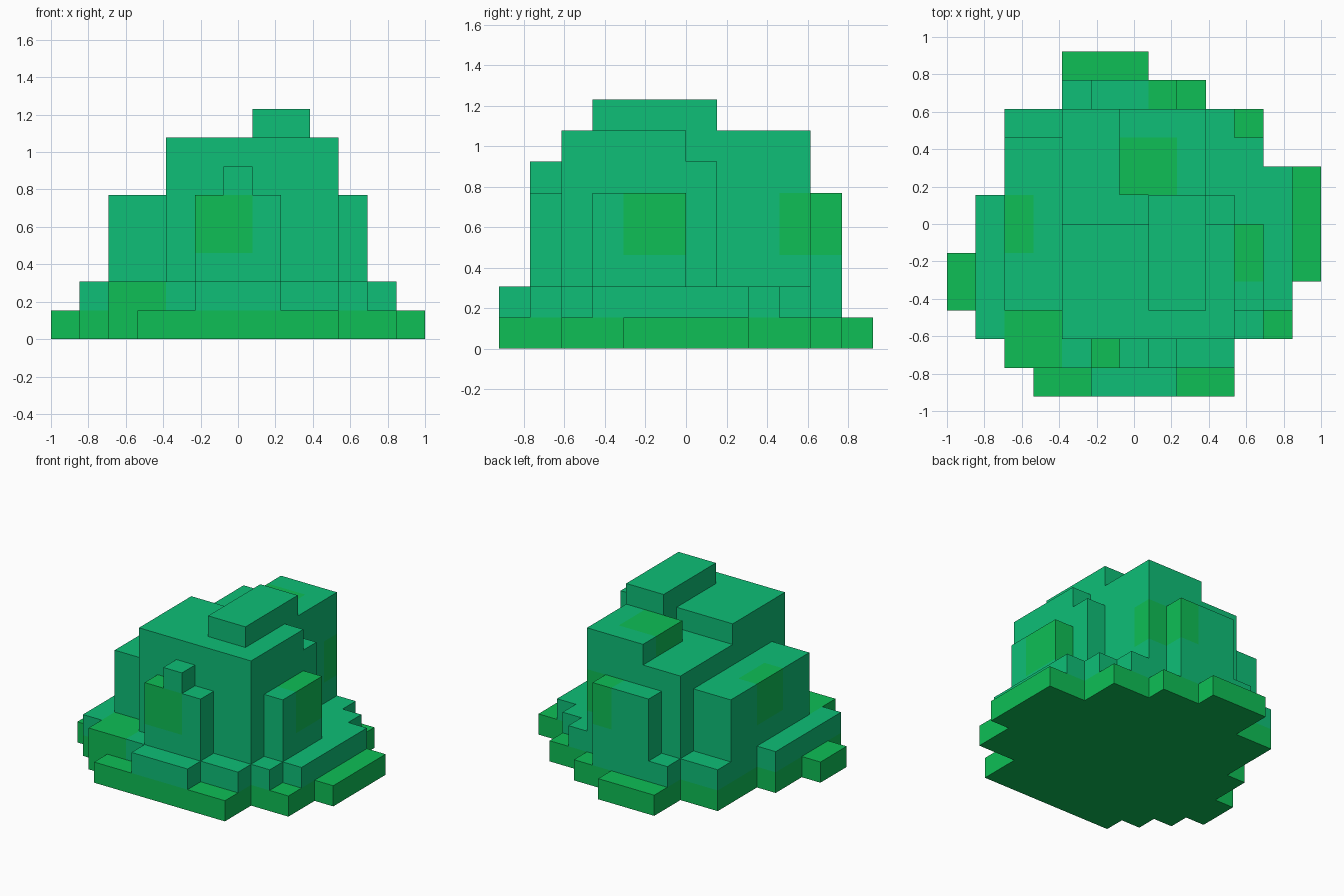
import bpy, bmesh, math
from itertools import product
from mathutils import Vector

if "Cube" in bpy.data.objects:
    bpy.data.objects.remove(bpy.data.objects["Cube"], do_unlink=True)

U = 2 / 13  # edge of one block; x runs 0..13, y runs -6..6, z runs 0..8


def material(name, rgb):
    m = bpy.data.materials.new(name)
    m.diffuse_color = (*rgb, 1)
    m.use_nodes = True
    bsdf = next(n for n in m.node_tree.nodes if n.type == 'BSDF_PRINCIPLED')
    bsdf.inputs["Base Color"].default_value = (*rgb, 1)
    return m


TEAL = material("teal_green", (0.0044, 0.521, 0.184))
LEAF = material("leaf_green", (0.0044, 0.521, 0.092))
parts = {}


def slab(name, bottom, top, *plan):
    """Add a slab whose plan is the union of rectangles x0, x1, y0, y1."""
    for x0, x1, y0, y1 in plan:
        parts.setdefault(name, set()).update(
            product(range(x0, x1), range(y0, y1), range(bottom, top)))


# Two stepped layers on the ground
slab("ground_layer", 0, 1, (0, 4, -3, -1), (1, 12, -4, 1), (2, 12, -4, 2),
     (9, 13, -2, 2), (2, 11, -4, 4), (2, 10, -5, 4), (3, 10, -6, 0),
     (4, 9, 0, 5), (4, 7, 0, 6))
slab("second_layer", 1, 2, (1, 11, -4, 1), (2, 12, -3, 2), (2, 11, -4, 3),
     (2, 10, -5, 4), (5, 8, -6, 0), (4, 8, 0, 5))

# Mound with a notched upper storey and a ridge
slab("main_mound", 2, 6, (4, 10, -4, 1), (4, 9, 1, 4))
slab("upper_mound", 6, 7, (4, 10, -4, 0), (7, 9, 0, 1), (6, 9, 1, 4))
slab("top_ridge", 7, 8, (7, 9, -3, 1))

# Lobes on the four sides
slab("front_lobe", 2, 5, (5, 8, -5, -4))
slab("front_lobe", 5, 6, (6, 7, -5, -4))
slab("back_lobe", 2, 5, (5, 8, 4, 5))
slab("left_lobe", 2, 5, (10, 11, -3, 0))
slab("right_lobe", 2, 5, (2, 4, -3, 3))

# Lowest corners of the leaf green patches, each two blocks wide, deep and high
PATCHES = [(2, -5, 0), (5, -5, 3), (10, -2, 3), (7, 3, 3), (1, -1, 3), (6, 1, 5)]
solid = set().union(*parts.values())


def is_leaf(cell):
    return cell[2] == 0 or any(all(0 <= c - p < 2 for c, p in zip(cell, patch))
                               for patch in PATCHES)


def build(name, cells):
    bm = bmesh.new()
    # Outer skin only: a face wherever a block meets open air
    for cell, axis, sign in product(sorted(cells), range(3), (-1, 1)):
        n = Vector((0, 0, 0))
        n[axis] = sign
        if tuple(int(c + d) for c, d in zip(cell, n)) in solid:
            continue
        a = Vector((0, 0, 0))
        a[(axis + 1) % 3] = 0.5
        b = n.cross(a)
        middle = Vector(cell) + Vector((-6, 0.5, 0.5)) + n / 2
        face = bm.faces.new([bm.verts.new((middle + s * a + t * b) * U)
                             for s, t in ((-1, -1), (1, -1), (1, 1), (-1, 1))])
        face.material_index = int(is_leaf(cell))
    bmesh.ops.remove_doubles(bm, verts=bm.verts[:], dist=U / 100)
    # Merge flat neighbours of one colour into large clean faces
    bmesh.ops.dissolve_limit(bm, angle_limit=math.radians(1), verts=bm.verts[:],
                             edges=bm.edges[:], delimit={'MATERIAL'})
    mesh = bpy.data.meshes.new(name)
    bm.to_mesh(mesh)
    bm.free()
    mesh.materials.append(TEAL)
    mesh.materials.append(LEAF)
    bpy.context.scene.collection.objects.link(bpy.data.objects.new(name, mesh))


for part, part_cells in parts.items():
    build(part, part_cells)
